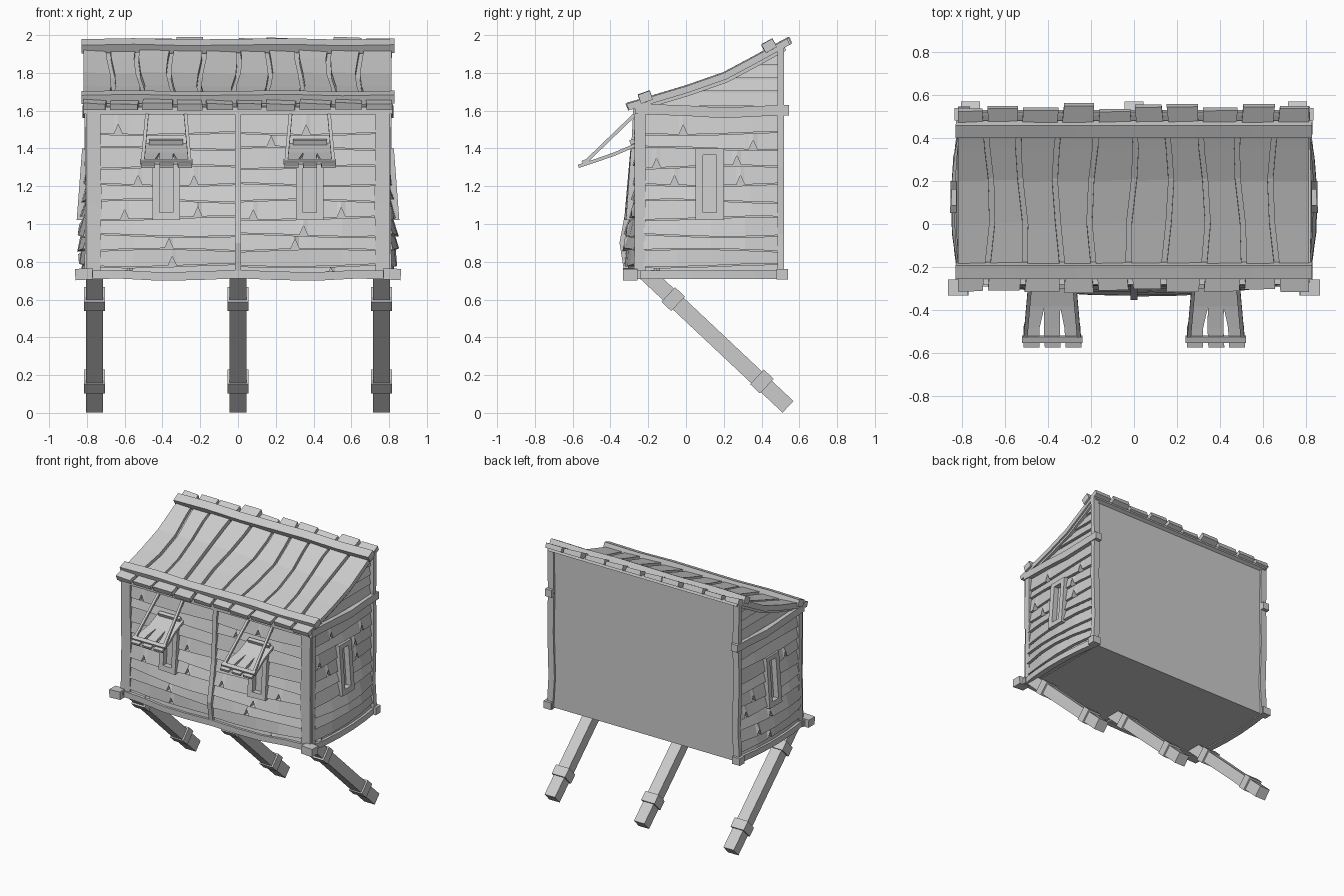
import bpy, math, random
from mathutils import Vector

if "Cube" in bpy.data.objects:
    bpy.data.objects.remove(bpy.data.objects["Cube"])
random.seed(7)


def mesh(name, verts, faces):
    import bmesh
    me = bpy.data.meshes.new(name)
    me.from_pydata([tuple(v) for v in verts], [], faces)
    bm = bmesh.new()
    bm.from_mesh(me)
    bmesh.ops.recalc_face_normals(bm, faces=bm.faces)
    bm.to_mesh(me)
    bm.free()
    ob = bpy.data.objects.new(name, me)
    bpy.context.collection.objects.link(ob)
    return ob


def tube(name, rings):
    """Skin a list of four-point rings and cap both ends."""
    verts = [v for r in rings for v in r]
    faces = [(3, 2, 1, 0), tuple(len(verts) - 4 + k for k in range(4))]
    for i in range(len(rings) - 1):
        for k in range(4):
            a, b = 4 * i + k, 4 * i + (k + 1) % 4
            faces.append((a, b, b + 4, a + 4))
    return mesh(name, verts, faces)


def beam(name, pts, w, h, side=(1, 0, 0)):
    """Square timber along a path; w is measured along the side vector."""
    pts = [Vector(p) for p in pts]
    s = Vector(side).normalized()
    rings = []
    for i, p in enumerate(pts):
        t = (pts[min(i + 1, len(pts) - 1)] - pts[max(i - 1, 0)]).normalized()
        n = t.cross(s).normalized()
        rings.append([p + s * w / 2 * a + n * h / 2 * b
                      for a, b in ((-1, -1), (1, -1), (1, 1), (-1, 1))])
    return tube(name, rings)


def slab(name, M, A, B, d0, dA, dB):
    """Board between edge curves A and B on the mapped surface M(u, v, depth)."""
    return tube(name, [[M(*a, d0), M(*b, d0), M(*b, dB), M(*a, dA)] for a, b in zip(A, B)])


def lerp(table, x):
    for (x0, y0), (x1, y1) in zip(table, table[1:]):
        if x <= x1:
            break
    return y0 + (y1 - y0) * (x - x0) / (x1 - x0)


def span(a, b, n):
    return [a + (b - a) * i / n for i in range(n + 1)]


# wall surfaces: the lower walls bulge outwards, negative depth sits on the flat core
BULGE = [(0.7, 0.045), (0.78, 0.06), (0.9, 0.078), (1.05, 0.05), (1.2, 0.028), (1.6, 0.005)]


def front(u, z, d):
    b = lerp(BULGE, z) * max(0, 1 - (u / 0.8) ** 2) if d >= 0 else 0
    return Vector((u, -0.235 - b - d, z))


def wall_side(s):
    def M(u, z, d):
        b = 0.75 * lerp(BULGE, z) * max(0, 1 - ((u - 0.1) / 0.42) ** 2) if d >= 0 else 0
        return Vector((s * (0.768 + b + d), u, z))
    return M


# roof profile, sagging in the middle
ROOF = [(-0.32, 1.635), (-0.2, 1.67), (0, 1.73), (0.2, 1.80), (0.35, 1.88), (0.54, 1.985)]


def roof(x, y, d):
    return Vector((x, y - 0.4 * d, lerp(ROOF, y) + d))


# solid core with plain back and floor
prof = [(-0.235, 0.715), (0.505, 0.715), (0.505, 1.94)]
prof += [(y, lerp(ROOF, y) - 0.045) for y in (0.35, 0.2, 0, -0.235)]
n = len(prof)
mesh("house_core", [(x, y, z) for x in (-0.768, 0.768) for y, z in prof],
     [tuple(range(n)), tuple(range(n, 2 * n))] +
     [(i, (i + 1) % n, (i + 1) % n + n, i + n) for i in range(n)])

# horizontal wall boards with ragged edges and split notches
ROWS = [0.715, 0.78, 0.86, 0.94, 1.03, 1.12, 1.21, 1.30, 1.40, 1.48, 1.59]


def boards(name, M, lo, hi, win, half, seed):
    def edge(r, u):
        return ROWS[r] + 0.009 * math.sin(5 * u + 2.3 * r + seed) * (0 < r < len(ROWS) - 1)
    for r in range(len(ROWS) - 1):
        in_window = 1.03 <= (ROWS[r] + ROWS[r + 1]) / 2 <= 1.40
        segs = [(lo, win - half), (win + half, hi)] if in_window else [(lo, hi)]
        for a, b in segs:
            us = span(a, b, max(2, round((b - a) / 0.17)))
            notch = random.uniform(a + 0.06, b - 0.06) if random.random() < 0.35 else None
            if notch is not None:
                us = sorted([u for u in us if abs(u - notch) > 0.03] +
                            [notch - 0.022, notch, notch + 0.022])
            A = [(u, edge(r, u) + 0.003 + 0.05 * (u == notch)) for u in us]
            B = [(u, edge(r + 1, u) - 0.003) for u in us]
            slab(name, M, A, B, -0.01, 0.026 + random.uniform(0, 0.006), 0.013)


# recessed window frame
def window(name, M, c, hw, iw):
    def ring(w, z0, z1, d):
        return [M(c + i * w, z, d) for i, z in ((-1, z0), (1, z0), (1, z1), (-1, z1))]
    v = (ring(hw, 1.02, 1.40, -0.01) + ring(hw, 1.02, 1.40, 0.045) +
         ring(iw, 1.06, 1.365, 0.045) + ring(iw, 1.06, 1.365, 0.004))
    f = [(0, 1, 2, 3), (12, 13, 14, 15)]
    for q in (0, 4, 8):
        f += [(q + k, q + (k + 1) % 4, q + (k + 1) % 4 + 4, q + k + 4) for k in range(4)]
    mesh(name, v, f)


for s in (-1, 1):
    side = wall_side(s)
    lo, hi = sorted((s * 0.01, s * 0.73))
    boards("front_board", front, lo, hi, s * 0.38, 0.066, s)
    boards("side_board", side, -0.225, 0.49, 0.125, 0.066, 2 * s + 1)
    window("front_window", front, s * 0.38, 0.073, 0.036)
    window("side_window", side, 0.125, 0.075, 0.036)

    # gable boards following the roof slope
    gz = [1.62, 1.70, 1.77, 1.84, 1.93]
    inv = [(z - 0.04, y) for y, z in ROOF]
    for z0, z1 in zip(gz, gz[1:]):
        slab("gable_board", side, [(max(-0.22, lerp(inv, z0)), z0 + 0.004), (0.49, z0 + 0.004)],
             [(min(0.48, lerp(inv, z1)), z1 - 0.004), (0.49, z1 - 0.004)], -0.01, 0.022, 0.008)

    # corner posts
    beam("front_corner_post", [(s * 0.767, -0.252, 0.73), (s * 0.762, -0.25, 1.1),
                               (s * 0.767, -0.25, 1.61)], 0.078, 0.045)
    beam("side_corner_post", [(s * 0.79, -0.235, 0.73), (s * 0.785, -0.235, 1.2),
                              (s * 0.79, -0.235, 1.61)], 0.045, 0.04)
    beam("back_post", [(s * 0.795, 0.502, 0.71), (s * 0.78, 0.502, 0.95), (s * 0.79, 0.502, 1.3),
                       (s * 0.785, 0.502, 1.6), (s * 0.79, 0.502, 1.95)], 0.05, 0.036)

    # side rails under the gable and along the floor
    beam("side_top_rail", [(s * 0.79, -0.27, 1.61), (s * 0.795, 0.0, 1.6), (s * 0.795, 0.2, 1.588),
                           (s * 0.79, 0.4, 1.598), (s * 0.79, 0.545, 1.602)], 0.055, 0.055)
    beam("side_floor_rail", [side(y, 0.732, 0.018) for y in span(-0.3, 0.53, 5)], 0.045, 0.045)
    beam("front_foot_block", [(s * 0.77, -0.295, 0.737), (s * 0.862, -0.295, 0.732)],
         0.075, 0.06, (0, 1, 0))
    beam("back_foot_block", [(s * 0.77, 0.51, 0.735), (s * 0.835, 0.51, 0.735)],
         0.06, 0.055, (0, 1, 0))

    # propped shutter with planks, cross bars and two stays
    cx = s * 0.38
    path = [(-0.25, 1.425), (-0.38, 1.37), (-0.48, 1.335), (-0.57, 1.305)]
    for k in (-1, 0, 1):
        beam("shutter_plank", [(cx + k * (0.066 + 0.012 * i) + 0.006 * math.sin(3 * i + k), y, z)
                               for i, (y, z) in enumerate(path)], 0.074, 0.018)
    beam("shutter_bar", [(cx - 0.14, -0.535, 1.33), (cx + 0.14, -0.535, 1.33)],
         0.03, 0.02, (0, 1, 0.4))
    beam("shutter_hinge_bar", [(cx - 0.09, -0.285, 1.435), (cx + 0.09, -0.285, 1.435)],
         0.025, 0.025, (0, 1, 0.4))
    for k in (-1, 1):
        beam("shutter_stay", [(cx + k * 0.1, -0.25, 1.60), (cx + k * 0.125, -0.535, 1.325)],
             0.018, 0.018)

# centre post, front floor rail and header
beam("centre_post", [front(0, z, 0.024) for z in (0.74, 0.9, 1.05, 1.2, 1.6)], 0.034, 0.03)
beam("front_floor_rail", [front(x, 0.728 + 0.007 * math.cos(9 * x), 0.022)
                          for x in span(-0.83, 0.83, 8)], 0.04, 0.045, (0, 1, 0))
beam("front_header", [(-0.8, -0.255, 1.6), (0.8, -0.255, 1.6)], 0.05, 0.04, (0, 1, 0))

# roof underlay and uneven roof planks
ys = [p[0] for p in ROOF]
yin = [-0.27] + ys[1:-1] + [0.51]
slab("roof_underlay", roof, [(-0.8, y) for y in yin], [(0.8, y) for y in yin], -0.05, -0.026, -0.026)
EDGES = [-0.83, -0.675, -0.52, -0.35, -0.19, -0.01, 0.155, 0.325, 0.495, 0.65, 0.825]
for i, (a, b) in enumerate(zip(EDGES, EDGES[1:])):
    yy = [-0.32 + random.uniform(0, 0.02)] + ys[1:-1] + [0.54 + random.uniform(-0.02, 0.01)]

    def wave(j, y):
        return 0.018 * math.sin(7 * y + 1.1 * j) if 0 < j < 10 else 0
    A = [(a + 0.012 + wave(i, y), y) for y in yy]
    B = [(b - 0.012 + wave(i + 1, y), y) for y in yy]
    t = random.uniform(-0.004, 0.006)
    slab("roof_plank", roof, A, B, -0.034, t, t - random.uniform(0, 0.008))

# battens across the roof
for name, y, z, tilt in (("lower_batten", -0.215, 1.67, 0.35), ("upper_batten", 0.44, 1.942, 0.55)):
    beam(name, [(x, y, z + 0.004 * math.sin(8 * x)) for x in span(-0.828, 0.828, 6)],
         0.066, 0.05, (0, 1, tilt))

# slanted support legs with two bands each
foot, top = Vector((0, 0.54, 0.032)), Vector((0, -0.215, 0.742))
for x in (-0.76, 0, 0.76):
    o = Vector((x, 0, 0))
    beam("support_leg", [o + foot, o + top], 0.088, 0.084)
    d = (top - foot).normalized()
    for c in (Vector((0, -0.068, 0.602)), Vector((0, 0.402, 0.166))):
        beam("leg_band", [o + c - d * 0.036, o + c + d * 0.036], 0.112, 0.106)
